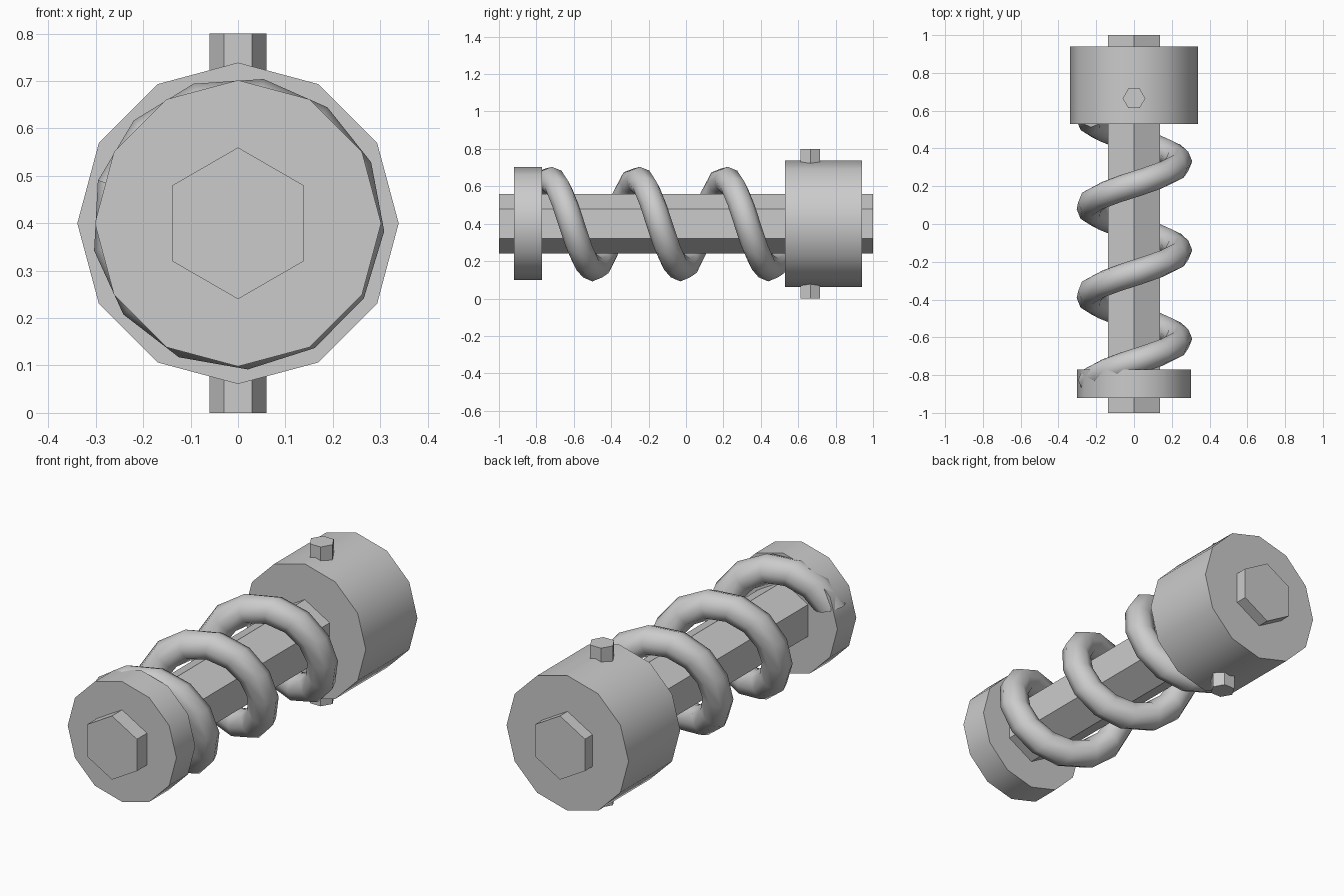
import bpy
import bmesh
from math import pi, sin, cos, radians
from mathutils import Matrix, Vector

if "Cube" in bpy.data.objects:
    bpy.data.objects.remove(bpy.data.objects["Cube"], do_unlink=True)

AXIS_Z = 0.4

# One plain grey metal
metal = bpy.data.materials.new("grey metal")
metal.use_nodes = True
GREY = (0.6, 0.6, 0.6, 1.0)
metal.diffuse_color = GREY
metal.node_tree.nodes["Principled BSDF"].inputs["Base Color"].default_value = GREY


def finish(name, bm, smooth_angle=None):
    bmesh.ops.recalc_face_normals(bm, faces=bm.faces[:])
    mesh = bpy.data.meshes.new(name)
    bm.to_mesh(mesh)
    bm.free()
    mesh.materials.append(metal)
    if smooth_angle:
        for face in mesh.polygons:
            face.use_smooth = True
        mesh.set_sharp_from_angle(angle=radians(smooth_angle))
    obj = bpy.data.objects.new(name, mesh)
    bpy.context.collection.objects.link(obj)
    return obj


def prism(name, radius, sides, start, end, smooth_angle=None):
    """Prism from start to end with a corner on the u axis."""
    start, end = Vector(start), Vector(end)
    direction = (end - start).normalized()
    u = Vector((0, 0, 1)) if abs(direction.y) > 0.5 else Vector((1, 0, 0))
    v = direction.cross(u)
    bm = bmesh.new()
    rings = []
    for centre in (start, end):
        rings.append([bm.verts.new(centre + radius * (u * cos(a) + v * sin(a)))
                      for a in (2 * pi * i / sides for i in range(sides))])
    for i in range(sides):
        j = (i + 1) % sides
        bm.faces.new((rings[0][i], rings[0][j], rings[1][j], rings[1][i]))
    for ring in rings:
        bm.faces.new(ring)
    return finish(name, bm, smooth_angle)


def coil(name, radius, tube, sides, per_turn, steps, pitch, y0, angle0):
    """Helical tube around the shaft, with a capped end at each collar."""
    bm = bmesh.new()
    rings = []
    for k in range(steps + 1):
        a = angle0 + 2 * pi * k / per_turn
        y = y0 + pitch * k / per_turn
        ring = []
        for i in range(sides):
            b = 2 * pi * i / sides
            r = radius + tube * cos(b)
            ring.append(bm.verts.new((r * sin(a), y + tube * sin(b),
                                      AXIS_Z + r * cos(a))))
        rings.append(ring)
    for r0, r1 in zip(rings, rings[1:]):
        for i in range(sides):
            j = (i + 1) % sides
            bm.faces.new((r0[i], r0[j], r1[j], r1[i]))
    bm.faces.new(rings[0])
    bm.faces.new(rings[-1])
    return finish(name, bm, 62)


# Hexagonal shaft running the full length
prism("shaft", 0.16, 6, (0, -1, AXIS_Z), (0, 1, AXIS_Z))

# Collars at the two ends
prism("front_collar", 0.302, 12, (0, -0.92, AXIS_Z), (0, -0.77, AXIS_Z), 35)
prism("rear_collar", 0.339, 12, (0, 0.53, AXIS_Z), (0, 0.94, AXIS_Z), 35)

# Locking pin through the rear collar
prism("cross_pin", 0.06, 6, (0, 0.665, 0), (0, 0.665, 0.8))

# Spiral thread between the collars
STEP = 2 * pi / 13
coil("spiral_thread", 0.237, 0.072, 8, 13, 39, 0.47,
     -0.247 - 16 * 0.47 / 13, radians(10) - 16 * STEP)
